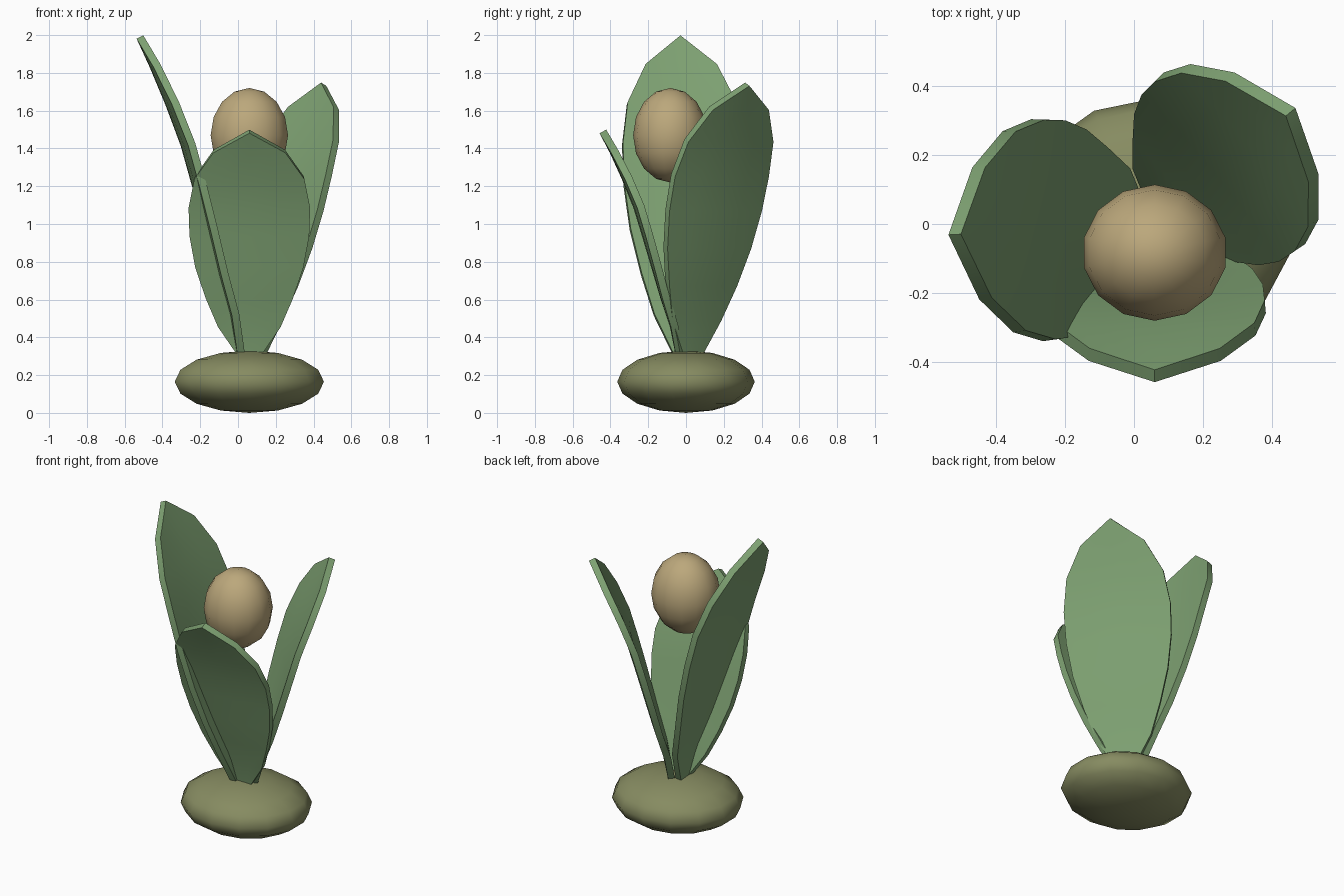
import bpy, bmesh
from math import radians, cos, sin

if "Cube" in bpy.data.objects:
    bpy.data.objects.remove(bpy.data.objects["Cube"])


def material(name, rgb):
    m = bpy.data.materials.new(name)
    m.diffuse_color = (*rgb, 1)
    m.use_nodes = True
    m.node_tree.nodes["Principled BSDF"].inputs["Base Color"].default_value = m.diffuse_color
    return m


def finish(ob, mat, angle):
    ob.data.materials.append(mat)
    bpy.ops.object.select_all(action='DESELECT')
    ob.select_set(True)
    bpy.context.view_layer.objects.active = ob
    bpy.ops.object.shade_smooth_by_angle(angle=radians(angle))


def ellipsoid(name, centre, radii, mat):
    bpy.ops.mesh.primitive_uv_sphere_add(segments=14, ring_count=8, radius=1, location=centre)
    ob = bpy.context.object
    ob.name = name
    ob.scale = radii
    bpy.ops.object.transform_apply(location=False, rotation=False, scale=True)
    finish(ob, mat, 50)


# Leaf profile: height fraction, outward fraction, half width
PROFILE = [(0, .085, .07), (.12, .15, .165), (.25, .265, .23), (.39, .375, .285),
           (.53, .485, .315), (.66, .59, .32), (.79, .73, .29), (.91, .875, .19), (1, 1, 0)]
COLUMNS = [-1, -.5, 0, .5, 1]
CX, BOTTOM = .06, .32


def leaf(name, azimuth, reach, top, mat):
    a = radians(azimuth)
    bm = bmesh.new()
    rows = []
    for t, out, w in PROFILE:
        row = []
        for u in COLUMNS:
            s = u * w
            r = out * reach - .02 * (s / .32) ** 2
            row.append(bm.verts.new((CX + r * cos(a) - s * sin(a),
                                     r * sin(a) + s * cos(a),
                                     BOTTOM + t * (top - BOTTOM))))
        rows.append(row)
    for lo, hi in zip(rows, rows[1:]):
        for i in range(len(COLUMNS) - 1):
            bm.faces.new((lo[i], lo[i + 1], hi[i + 1], hi[i]))
    bmesh.ops.remove_doubles(bm, verts=bm.verts, dist=.0005)
    bmesh.ops.recalc_face_normals(bm, faces=bm.faces)
    me = bpy.data.meshes.new(name)
    bm.to_mesh(me)
    bm.free()
    ob = bpy.data.objects.new(name, me)
    bpy.context.collection.objects.link(ob)
    finish(ob, mat, 50)
    mod = ob.modifiers.new("thickness", 'SOLIDIFY')
    mod.thickness = .04
    mod.offset = 0
    bpy.ops.object.modifier_apply(modifier=mod.name)
    bpy.ops.object.shade_smooth_by_angle(angle=radians(50))


green = material("leaf_green", (.21, .36, .17))
olive = material("bulb_olive", (.24, .26, .12))
tan = material("bud_tan", (.5, .39, .2))

# Bulb at the bottom and floating bud
ellipsoid("bulb", (CX, 0, .165), (.405, .364, .165), olive)
ellipsoid("bud", (CX, -.083, 1.47), (.21, .197, .25), tan)

# Three leaves fanning outward
leaf("front_leaf", -90, .44, 1.49, green)
leaf("left_leaf", 183, .58, 1.99, green)
leaf("right_leaf", 39.5, .51, 1.74, green)
